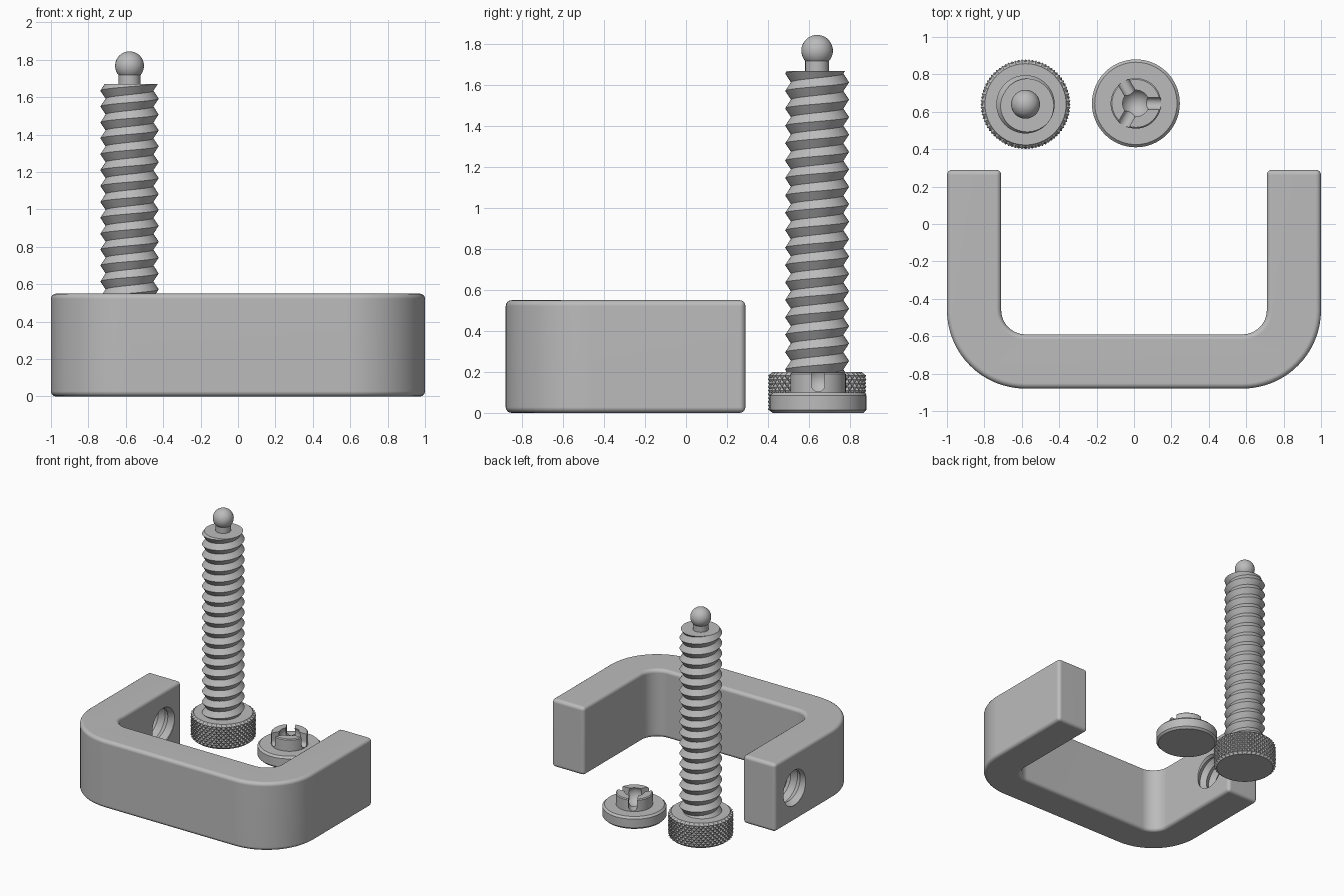
import bpy, bmesh
from math import pi, sin, cos, radians
from mathutils import Matrix, Vector

if "Cube" in bpy.data.objects:
    bpy.data.objects.remove(bpy.data.objects["Cube"])

# Single steel grey
steel = bpy.data.materials.new("steel_grey")
steel.use_nodes = True
grey = (0.5, 0.5, 0.5, 1)
steel.diffuse_color = grey
steel.node_tree.nodes["Principled BSDF"].inputs["Base Color"].default_value = grey

SCREW = Vector((-0.58, 0.64, 0))
PAD = Vector((0.01, 0.645, 0))


def make(name, bm, loc=(0, 0, 0)):
    bmesh.ops.recalc_face_normals(bm, faces=bm.faces)
    mesh = bpy.data.meshes.new(name)
    bm.to_mesh(mesh)
    bm.free()
    mesh.materials.append(steel)
    obj = bpy.data.objects.new(name, mesh)
    obj.location = loc
    bpy.context.collection.objects.link(obj)
    return obj


def apply_modifiers(obj):
    bpy.context.view_layer.update()
    graph = bpy.context.evaluated_depsgraph_get()
    mesh = bpy.data.meshes.new_from_object(obj.evaluated_get(graph))
    obj.modifiers.clear()
    obj.data = mesh


def cut(obj, cutter):
    cutter.hide_render = True
    mod = obj.modifiers.new("cut", "BOOLEAN")
    mod.operation = "DIFFERENCE"
    mod.solver = "EXACT"
    mod.object = cutter
    apply_modifiers(obj)
    bpy.data.objects.remove(cutter)


def smooth(obj, angle=30):
    bpy.ops.object.select_all(action="DESELECT")
    obj.select_set(True)
    bpy.context.view_layer.objects.active = obj
    bpy.ops.object.shade_smooth_by_angle(angle=radians(angle))


def lathe(profile, steps=64):
    """Revolve (radius, z) points round the z axis."""
    bm = bmesh.new()
    verts = [bm.verts.new((r, 0, z)) for r, z in profile]
    edges = [bm.edges.new(pair) for pair in zip(verts, verts[1:])]
    bmesh.ops.spin(bm, geom=verts + edges, axis=(0, 0, 1), cent=(0, 0, 0),
                   angle=2 * pi, steps=steps, use_merge=False)
    bmesh.ops.remove_doubles(bm, verts=bm.verts, dist=1e-5)
    return bm


def thread(length, minor, major, pitch, steps=48):
    """Closed helical V thread along z, trimmed flat at both ends."""
    bm = bmesh.new()
    rows = range(-2, int(2 * length / pitch) + 3)
    grid = []
    for i in range(steps + 1):
        turn = i / steps
        column = []
        for k in rows:
            z = min(max(pitch * (turn + k / 2), 0), length)
            phase = (z / pitch - turn) % 1
            r = minor + (major - minor) * (1 - abs(2 * phase - 1))
            column.append(bm.verts.new((r * cos(2 * pi * turn), r * sin(2 * pi * turn), z)))
        grid.append(column)
    for a, b in zip(grid, grid[1:]):
        for k in range(len(a) - 1):
            bm.faces.new((a[k], b[k], b[k + 1], a[k + 1]))
    bmesh.ops.remove_doubles(bm, verts=bm.verts, dist=1e-5)
    rim = [e for e in bm.edges if e.is_boundary]
    bmesh.ops.holes_fill(bm, edges=rim, sides=0)
    return bm


# U-shaped frame: half outline, mirrored and extruded
def arc(radius, steps=16):
    cx, cy = 0.58, -0.46
    angles = [-pi / 2 * i / steps for i in range(steps + 1)]
    return [(cx + radius * cos(a), cy + radius * sin(a)) for a in angles]


half = [(0.71, 0.29), (1, 0.29)] + arc(0.42)
inner = arc(0.13)[::-1]
outline = half[1:] + [(-x, y) for x, y in half[1:][::-1]]
outline += [(-x, y) for x, y in [half[0]] + inner[::-1]] + inner + [half[0]]
bm = bmesh.new()
base = bm.faces.new([bm.verts.new((x, y, 0)) for x, y in outline])
ext = bmesh.ops.extrude_face_region(bm, geom=[base])
bmesh.ops.translate(bm, vec=(0, 0, 0.55),
                    verts=[v for v in ext["geom"] if isinstance(v, bmesh.types.BMVert)])
frame = make("clamp_frame", bm)
bevel = frame.modifiers.new("rounding", "BEVEL")
bevel.width = 0.028
bevel.segments = 4
bevel.limit_method = "ANGLE"
bevel.angle_limit = radians(35)
bevel.use_clamp_overlap = False
apply_modifiers(frame)

# Threaded hole through the arm on the -x side
bm = thread(0.36, 0.128, 0.155, 0.085)
bmesh.ops.transform(bm, matrix=Matrix.Rotation(pi / 2, 4, "Y"), verts=bm.verts)
cut(frame, make("hole_cutter", bm, (-1.03, 0.05, 0.275)))
smooth(frame)
frame.modifiers.new("even_shading", "WEIGHTED_NORMAL").keep_sharp = True

# Knurled screw head: lattice of small diamond pyramids
bm = bmesh.new()
cols, rows = 80, 9
grid = []
for j in range(-1, rows + 2):
    plain = j < 0 or j > rows
    z = (0 if j < 0 else 0.2) if plain else 0.018 + 0.164 * j / rows
    ring = []
    for i in range(cols):
        a = 2 * pi * i / cols
        r = 0.217 if plain else (0.241 if (i + j) % 2 == 0 else 0.227)
        ring.append(bm.verts.new((r * cos(a), r * sin(a), z)))
    grid.append(ring)
for j, (low, high) in enumerate(zip(grid, grid[1:])):
    for i in range(cols):
        n = (i + 1) % cols
        a, b, c, d = low[i], low[n], high[n], high[i]
        if (i + j) % 2:
            bm.faces.new((a, b, d))
            bm.faces.new((b, c, d))
        else:
            bm.faces.new((a, b, c))
            bm.faces.new((a, c, d))
bm.faces.new(grid[0])
bm.faces.new(grid[-1])
make("knurled_head", bm, SCREW)

# Threaded shaft, neck and ball tip
smooth(make("threaded_shaft", thread(1.48, 0.128, 0.156, 0.085), SCREW + Vector((0, 0, 0.19))))
smooth(make("shaft_neck", lathe([(0, 1.65), (0.058, 1.65), (0.058, 1.74), (0, 1.74)], 48), SCREW))
bm = bmesh.new()
bmesh.ops.create_uvsphere(bm, u_segments=48, v_segments=24, radius=0.077)
smooth(make("ball_tip", bm, SCREW + Vector((0, 0, 1.768))))

# Swivel pad: flange and boss
pad = make("swivel_pad", lathe([
    (0, 0), (0.22, 0), (0.235, 0.015), (0.235, 0.085), (0.22, 0.1),
    (0.135, 0.1), (0.135, 0.19), (0.128, 0.197), (0, 0.197)]), PAD)

# Ball socket and three round-bottomed slots
bm = bmesh.new()
bmesh.ops.create_uvsphere(bm, u_segments=48, v_segments=24, radius=0.08)
cut(pad, make("socket_cutter", bm, PAD + Vector((0, 0, 0.16))))
for n in range(3):
    bm = bmesh.new()
    w = 0.032
    section = [(w * cos(pi + pi * i / 12), 0.136 + w * sin(pi + pi * i / 12)) for i in range(13)]
    section += [(w, 0.3), (-w, 0.3)]
    face = bm.faces.new([bm.verts.new((0, y, z)) for y, z in section])
    ext = bmesh.ops.extrude_face_region(bm, geom=[face])
    bmesh.ops.translate(bm, vec=(0.18, 0, 0),
                        verts=[v for v in ext["geom"] if isinstance(v, bmesh.types.BMVert)])
    bmesh.ops.rotate(bm, verts=bm.verts, cent=(0, 0, 0), matrix=Matrix.Rotation(2 * pi * n / 3, 3, "Z"))
    cut(pad, make("slot_cutter", bm, PAD))
smooth(pad)
